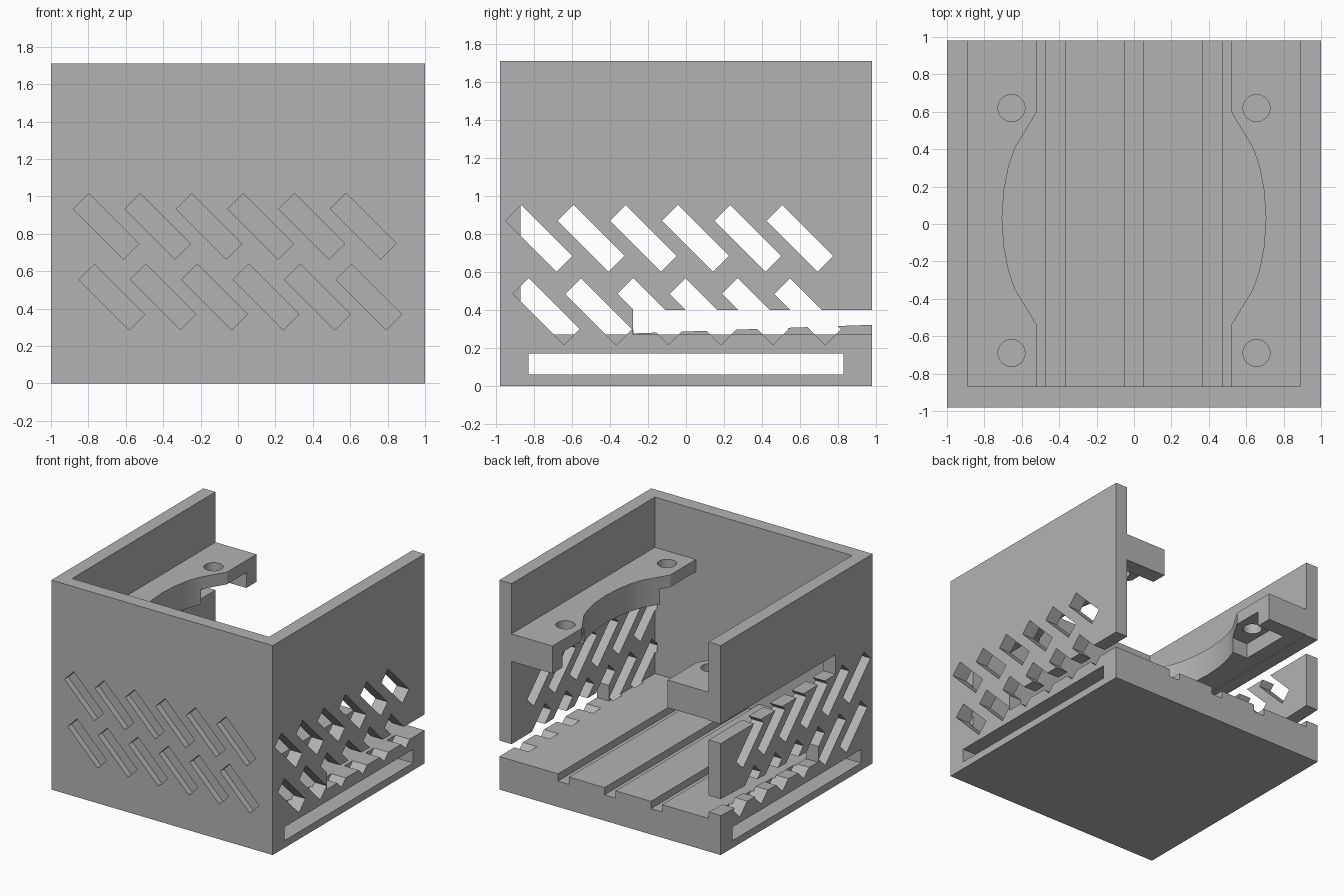
import bpy, bmesh
from math import pi
from mathutils import Matrix, Vector

old = bpy.data.objects.get("Cube")
if old:
    bpy.data.objects.remove(old, do_unlink=True)

grey = bpy.data.materials.new("plain grey")
grey.use_nodes = True
colour = (0.45, 0.45, 0.45, 1)
grey.diffuse_color = colour
grey.node_tree.nodes["Principled BSDF"].inputs["Base Color"].default_value = colour

W, D, H = 1.0, 0.98, 1.71      # half width, half depth, height
INNER, FRONT = 0.89, -0.87     # inside faces of the walls
FLOOR = 0.27
OUT = 0.1                      # cutter overshoot


def make(name, bm):
    bmesh.ops.recalc_face_normals(bm, faces=bm.faces)
    mesh = bpy.data.meshes.new(name)
    bm.to_mesh(mesh)
    bm.free()
    mesh.materials.append(grey)
    obj = bpy.data.objects.new(name, mesh)
    bpy.context.scene.collection.objects.link(obj)
    return obj


def box(name, x, y, z, axis=None, angle=0):
    """Box from ranges, optionally turned about its own centre."""
    lo, hi = Vector((x[0], y[0], z[0])), Vector((x[1], y[1], z[1]))
    bm = bmesh.new()
    bmesh.ops.create_cube(bm, size=1)
    turn = Matrix.Rotation(angle, 4, axis) if axis else Matrix()
    bm.transform(Matrix.Translation((lo + hi) / 2) @ turn @ Matrix.Diagonal((*(hi - lo), 1)))
    return make(name, bm)


def cylinder(name, x, y, z, radius):
    bm = bmesh.new()
    bmesh.ops.create_cone(bm, cap_ends=True, segments=40, radius1=radius, radius2=radius,
                          depth=z[1] - z[0],
                          matrix=Matrix.Translation((x, y, sum(z) / 2)))
    return make(name, bm)


def cut(target, cutter):
    cutter.hide_render = True
    mod = target.modifiers.new("cut", "BOOLEAN")
    mod.operation, mod.solver, mod.object = "DIFFERENCE", "EXACT", cutter
    bpy.context.view_layer.objects.active = target
    bpy.ops.object.modifier_apply(modifier=mod.name)
    bpy.data.objects.remove(cutter, do_unlink=True)


# Shell: floor with three walls, open at the back and top
shell = box("case_shell", (-W, W), (-D, D), (0, H))
cut(shell, box("cavity", (-INNER, INNER), (FRONT, D + OUT), (FLOOR, H + OUT)))

# Floor grooves
for x in (-0.42, 0, 0.42):
    cut(shell, box("groove", (x - 0.05, x + 0.05), (FRONT, D + OUT), (0.21, 0.5)))

# Flat tunnel through the floor, side to side
cut(shell, box("tunnel", (-W - OUT, W + OUT), (-0.83, 0.83), (0.06, 0.17)))

# Cable slots open to the back
cut(shell, box("left_slot", (INNER - 0.02, W + OUT), (-0.28, D + OUT), (FLOOR, 0.4)))
cut(shell, box("right_slot", (-W - OUT, -INNER + 0.02), (-0.28, 1.3), (0.305, 0.44), "X", 0.036))
cut(shell, box("right_upper_slot", (-W - OUT, -INNER), (-0.5, D + OUT), (0.91, 1.07)))

# Slanted vents: through the sides, shallow on the front
LONG, WIDE, STEP = 0.19, 0.059, 0.275
for k in range(6):
    for start, z in ((-0.775, 0.777), (-0.735, 0.392)):
        y = start + k * STEP
        for x in ((0.87, W + OUT), (-W - OUT, -0.87)):
            cut(shell, box("side_vent", x, (y - LONG, y + LONG), (z - WIDE, z + WIDE), "X", -pi / 4))
    for start, z in ((-0.705, 0.84), (-0.675, 0.462)):
        x = start + k * STEP
        cut(shell, box("front_vent", (x - LONG, x + LONG), (-D - OUT, -0.93),
                       (z - WIDE, z + WIDE), "Y", pi / 4))

# Mounting shelves with a curved inner edge
edge = [(INNER, FRONT), (0.52, FRONT), (0.52, -0.54), (0.58, -0.44), (0.635, -0.35),
        (0.67, -0.25), (0.695, -0.12), (0.705, 0.03), (0.695, 0.18),
        (0.67, 0.31), (0.635, 0.41), (0.58, 0.5), (0.52, 0.6), (0.52, D), (INNER, D)]
BOTTOM, TOP = 1.075, 1.3
bm = bmesh.new()
face = bm.faces.new([bm.verts.new((x, y, BOTTOM)) for x, y in edge])
grown = bmesh.ops.extrude_face_region(bm, geom=[face])["geom"]
bmesh.ops.translate(bm, vec=(0, 0, TOP - BOTTOM),
                    verts=[v for v in grown if isinstance(v, bmesh.types.BMVert)])
shelf = make("mounting_shelves", bm)

# Screw holes, each with a pocket below
for y, pocket in ((0.62, (0.42, 0.85)), (-0.69, (-0.9, -0.47))):
    cut(shelf, box("pocket", (0.4, 0.77), pocket, (1.0, 1.2)))
    cut(shelf, cylinder("screw_hole", 0.655, y, (1.0, 1.4), 0.072))
mirror = shelf.modifiers.new("mirror", "MIRROR")
mirror.use_axis[0] = True
mirror.use_clip = False

# Flat shading with sharp edges kept
for obj in (shell, shelf):
    bpy.ops.object.select_all(action="DESELECT")
    obj.select_set(True)
    bpy.context.view_layer.objects.active = obj
    bpy.ops.object.shade_smooth_by_angle(angle=pi / 9)
